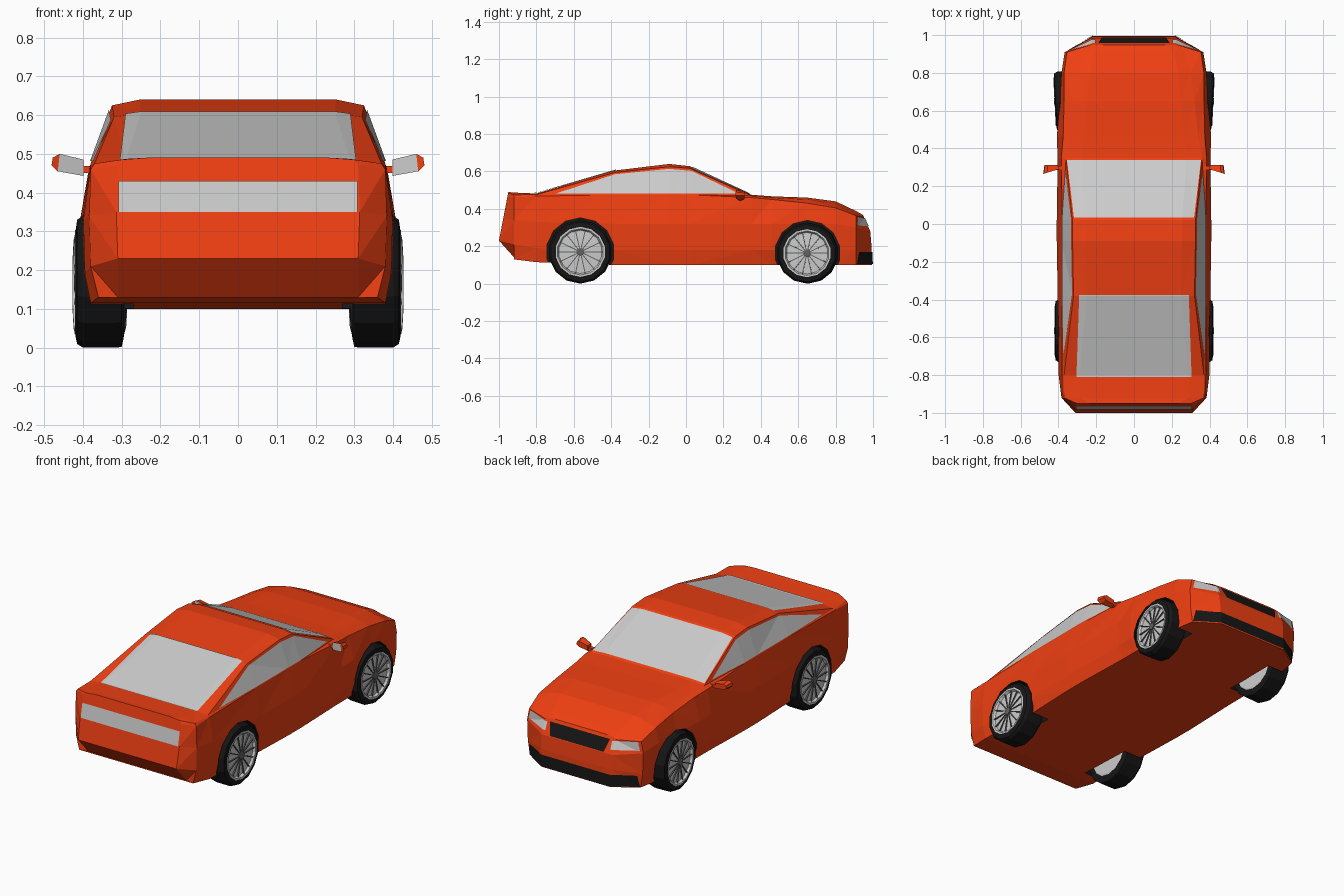
import bpy, bmesh, math
from mathutils import Vector, Matrix

if "Cube" in bpy.data.objects:
    bpy.data.objects.remove(bpy.data.objects["Cube"])


def material(name, rgb):
    m = bpy.data.materials.new(name)
    m.diffuse_color = (*rgb, 1)
    m.use_nodes = True
    m.node_tree.nodes["Principled BSDF"].inputs["Base Color"].default_value = m.diffuse_color
    return m


PAINT = material("orange_paint", (0.86, 0.05, 0.006))
BLACK = material("black", (0.008, 0.008, 0.008))
DARK = material("dark_grey", (0.12, 0.12, 0.12))


def finish(bm, name, mat=None, recalc=True):
    if recalc:
        bmesh.ops.recalc_face_normals(bm, faces=bm.faces[:])
    me = bpy.data.meshes.new(name)
    bm.to_mesh(me)
    ob = bpy.data.objects.new(name, me)
    bpy.context.collection.objects.link(ob)
    if mat:
        me.materials.append(mat)
    return ob


def loft(bm, rings, closed=True):
    vs = [[bm.verts.new(p) for p in r] for r in rings]
    n = len(rings[0])
    for a, b in zip(vs, vs[1:]):
        for i in range(n):
            j = (i + 1) % n
            bm.faces.new((a[i], a[j], b[j], b[i]))
    return vs


def lerp_profile(z, prof):
    for (z0, y0), (z1, y1) in zip(prof, prof[1:]):
        if z <= z1:
            return y0 + (y1 - y0) * (z - z0) / (z1 - z0)
    return prof[-1][1]


# Body: cross-sections from tail to nose
REAR = [(0.13, -0.91), (0.23, -1.0), (0.49, -0.95)]
NOSE = [(0.10, 0.995), (0.20, 0.992), (0.28, 0.985), (0.37, 0.945)]
# y, bottom x, side x, belt x, top x, belt z, edge z, top z, (lower z levels)
LOW, TAIL = (0.10, 0.18, 0.32), (0.13, 0.23, 0.35)
STATIONS = [
    (REAR, .31, .31, .31, .30, .47, .485, .49, TAIL),
    (-.92, .36, .38, .38, .37, .46, .475, .487, (.13, .21, .34)),
    (-.80, .38, .395, .38, .37, .468, .476, .482, (.115, .19, .33)),
    (-.38, .38, .40, .38, .32, .475, .595, .605, LOW),
    (-.09, .39, .405, .38, .325, .475, .625, .64, LOW),
    (.02, .39, .405, .38, .325, .475, .617, .628, LOW),
    (.35, .38, .40, .385, .36, .46, .47, .475, LOW),
    (.46, .38, .405, .375, .34, .45, .46, .467, LOW),
    (.65, .37, .388, .37, .32, .43, .45, .46, LOW),
    (.80, .37, .38, .37, .30, .405, .425, .44, LOW),
    (.91, .35, .363, .355, .27, .363, .375, .388, (.10, .18, .30)),
    (NOSE, .22, .22, .22, .21, .355, .362, .367, (.10, .20, .28)),
]
rings = []
for y, xb, xs, xbelt, xt, zbelt, ze, zt, (z0, z1, z2) in STATIONS:
    half = [(xb, z0), (xs, z1), (xs + .004, z2), (xbelt, zbelt), (xt, ze), (xt * .78, zt)]
    full = half + [(-x, z) for x, z in reversed(half)]
    rings.append([(x, lerp_profile(z, y) if isinstance(y, list) else y, z) for x, z in full])
body_bm = bmesh.new()
vs = loft(body_bm, rings)
for ring in (vs[0], vs[-1]):
    for i in range(5):
        body_bm.faces.new((ring[i], ring[i + 1], ring[10 - i], ring[11 - i]))
bmesh.ops.recalc_face_normals(body_bm, faces=body_bm.faces[:])
bmesh.ops.triangulate(body_bm, faces=body_bm.faces[:])
body = finish(body_bm, "body", PAINT)


def inlay(name, poly, axis, sign, mat=None, lift=0.004):
    """Slice a convex outline out of the body skin and lift it slightly."""
    bm = body_bm.copy()
    u, v = [i for i in range(3) if i != axis]
    cx = sum(p[0] for p in poly) / len(poly)
    cy = sum(p[1] for p in poly) / len(poly)
    for a, b in zip(poly, poly[1:] + poly[:1]):
        no, co = Vector((0, 0, 0)), Vector((0, 0, 0))
        no[u], no[v] = b[1] - a[1], a[0] - b[0]
        co[u], co[v] = a
        if no[u] * (cx - a[0]) + no[v] * (cy - a[1]) > 0:
            no = -no
        bmesh.ops.bisect_plane(bm, geom=bm.verts[:] + bm.edges[:] + bm.faces[:],
                               plane_co=co, plane_no=no.normalized(), clear_outer=True)
    bm.normal_update()
    bad = [f for f in bm.faces if f.normal[axis] * sign < 0.4]
    bmesh.ops.delete(bm, geom=bad, context='FACES')
    push = Vector((0, 0, 0))
    push[axis] = sign * lift
    bmesh.ops.translate(bm, verts=bm.verts[:], vec=push)
    return finish(bm, name, mat, recalc=False)


# Glass, lights and black openings
inlay("windscreen", [(-.355, .34), (.355, .34), (.318, .035), (-.318, .035)], 2, 1)
inlay("rear_window", [(-.305, -.81), (.305, -.81), (.29, -.375), (-.29, -.375)], 2, 1)
SIDE = [(-.70, .481), (.285, .481), (.03, .603), (-.09, .614), (-.38, .585)]
HEADLIGHT = [(.205, .305), (.205, .347), (.34, .36), (.352, .312)]
for s, side in ((1, "right"), (-1, "left")):
    inlay(side + "_side_window", SIDE, 0, s)
    inlay(side + "_headlight", [(x * s, z) for x, z in HEADLIGHT], 1, 1)
inlay("tail_light", [(-.308, .35), (.308, .35), (.308, .43), (-.308, .43)], 1, -1)
inlay("grille", [(-.17, .285), (.17, .285), (.19, .352), (-.19, .352)], 1, 1, BLACK)
inlay("lower_intake", [(-.35, .105), (.35, .105), (.34, .17), (-.34, .17)], 1, 1, BLACK)


def lathe(bm, profile, n, mtx):
    """Spin (radius, x) points around the x axis; end rings are capped."""
    rr = []
    for r, x in profile:
        rr.append([mtx @ Vector((x, r * math.sin(2 * math.pi * i / n), r * math.cos(2 * math.pi * i / n)))
                   for i in range(n)])
    v = loft(bm, rr)
    bm.faces.new(v[0])
    bm.faces.new(v[-1])


# Wheels and the arches cut for them
arch_bm = bmesh.new()
for label, wy, wr, toe in (("rear", -.565, .17, 0), ("front", .65, .163, -3)):
    for s, side in ((1, "right"), (-1, "left")):
        k = wr / .17
        base = Matrix.Diagonal((s, 1, 1, 1)) @ Matrix.Translation((.355, wy, wr))
        mtx = base @ Matrix.Rotation(math.radians(toe), 4, 'Z') @ Matrix.Diagonal((1, k, k, 1))
        lathe(arch_bm, [(wr + .012, -.085), (wr + .012, .10)], 14, base)
        bm = bmesh.new()
        lathe(bm, [(.128, -.062), (.168, -.055), (.17, -.04), (.17, .045), (.16, .06), (.132, .064), (.128, .05)], 14, mtx)
        finish(bm, f"{label}_{side}_tyre", BLACK)
        bm = bmesh.new()
        lathe(bm, [(.125, -.064), (.134, -.06), (.134, .066), (.124, .066), (.116, .054), (.03, .058)], 14, mtx)
        finish(bm, f"{label}_{side}_rim")
        bm = bmesh.new()
        lathe(bm, [(.022, .05), (.022, .066), (.015, .068)], 8, mtx)
        for i in range(14):
            spin = Matrix.Rotation(2 * math.pi * (i + .5) / 14, 4, 'X')
            bmesh.ops.create_cube(bm, size=1, matrix=mtx @ spin @ Matrix.Translation((.058, 0, .07))
                                  @ Matrix.Diagonal((.008, .005, .1, 1)))
        finish(bm, f"{label}_{side}_spokes", DARK)
cutter = finish(arch_bm, "arch_cutter", BLACK)
cutter.hide_render = True
cutter.display_type = 'WIRE'
mod = body.modifiers.new("arches", 'BOOLEAN')
mod.operation, mod.solver, mod.object = 'DIFFERENCE', 'EXACT', cutter
mod.material_mode = 'TRANSFER'
cutter.hide_set(True)

# Door mirrors: housing, stalk and glass
HOUSING = [(.398, .443), (.465, .455), (.481, .47), (.478, .49), (.46, .50), (.398, .485)]
for s, side in ((1, "right"), (-1, "left")):
    bm = bmesh.new()
    back = [(x * s, .29 - (x - .398) * .3, z) for x, z in HOUSING]
    front = [((.435 + (x - .435) * .85) * s, .312, .472 + (z - .472) * .7) for x, z in HOUSING]
    v = loft(bm, [back, front])
    bm.faces.new(v[0])
    bm.faces.new(v[1])
    bmesh.ops.create_cube(bm, size=1, matrix=Matrix.Translation((.388 * s, .297, .46))
                          @ Matrix.Diagonal((.05, .02, .018, 1)))
    finish(bm, side + "_mirror", PAINT)
    bm = bmesh.new()
    quad = [HOUSING[i] for i in (0, 1, 4, 5)]
    f = bm.faces.new([bm.verts.new((x * s, .287 - (x - .398) * .3, z)) for x, z in quad])
    f.normal_update()
    if f.normal.y > 0:
        f.normal_flip()
    finish(bm, side + "_mirror_glass", recalc=False)
